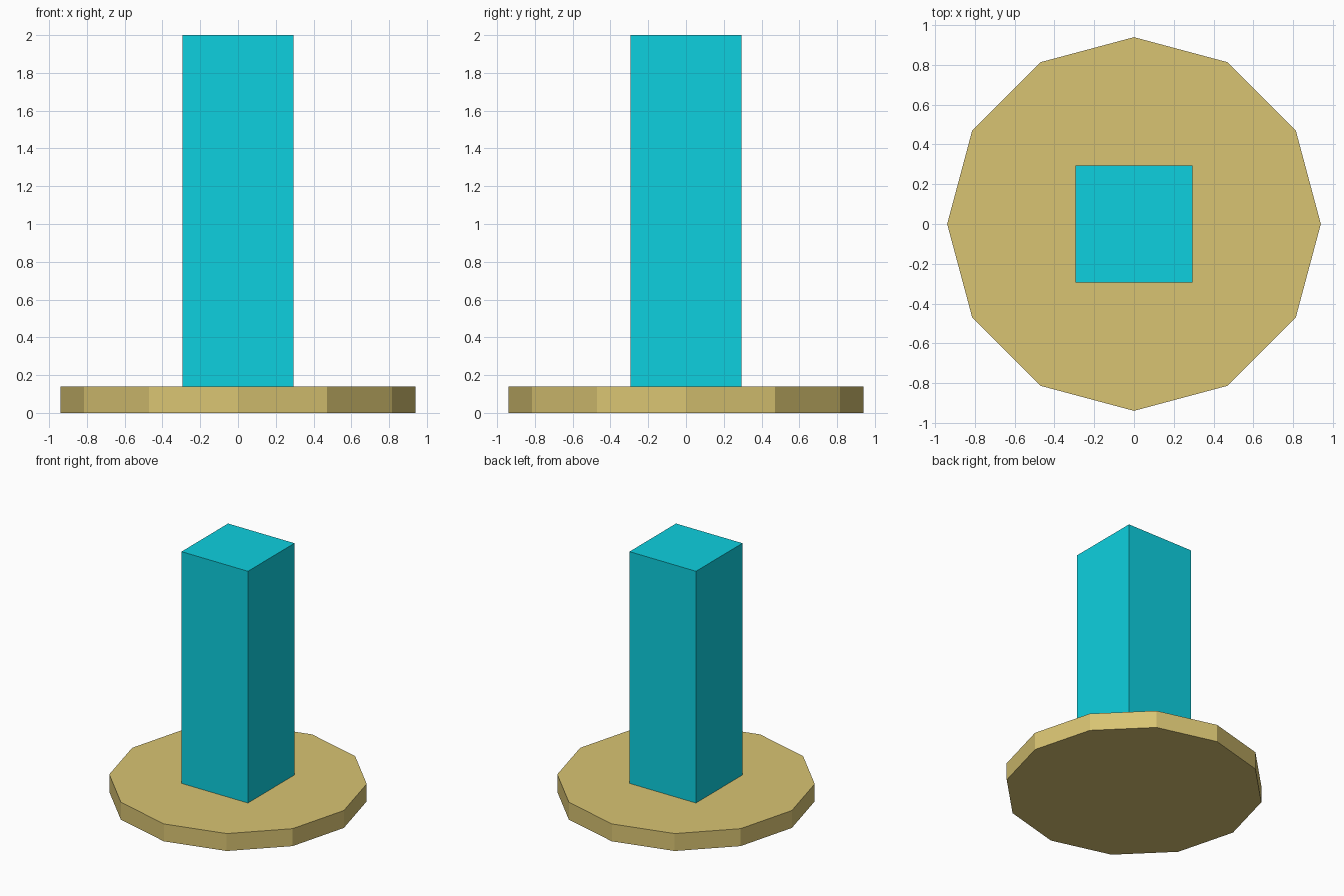
import bpy

if "Cube" in bpy.data.objects:
    bpy.data.objects.remove(bpy.data.objects["Cube"])


def finish(name, colour):
    obj = bpy.context.object
    obj.name = name
    mat = bpy.data.materials.new(name + "_colour")
    mat.diffuse_color = (*colour, 1)
    mat.use_nodes = True
    mat.node_tree.nodes["Principled BSDF"].inputs["Base Color"].default_value = mat.diffuse_color
    obj.data.materials.append(mat)
    return obj


BASE_H, TOP, HALF = 0.14, 2.0, 0.295

# Twelve-sided base plate
bpy.ops.mesh.primitive_cylinder_add(vertices=12, radius=0.94, depth=BASE_H,
                                    location=(0, 0, BASE_H / 2))
finish("base", (0.69, 0.55, 0.17))

# Square column standing on the base
bpy.ops.mesh.primitive_cube_add(size=1, location=(0, 0, (BASE_H + TOP) / 2))
column = bpy.context.object
column.scale = (2 * HALF, 2 * HALF, TOP - BASE_H)
bpy.ops.object.transform_apply(location=False, rotation=False, scale=True)
finish("column", (0.004, 0.63, 0.74))
